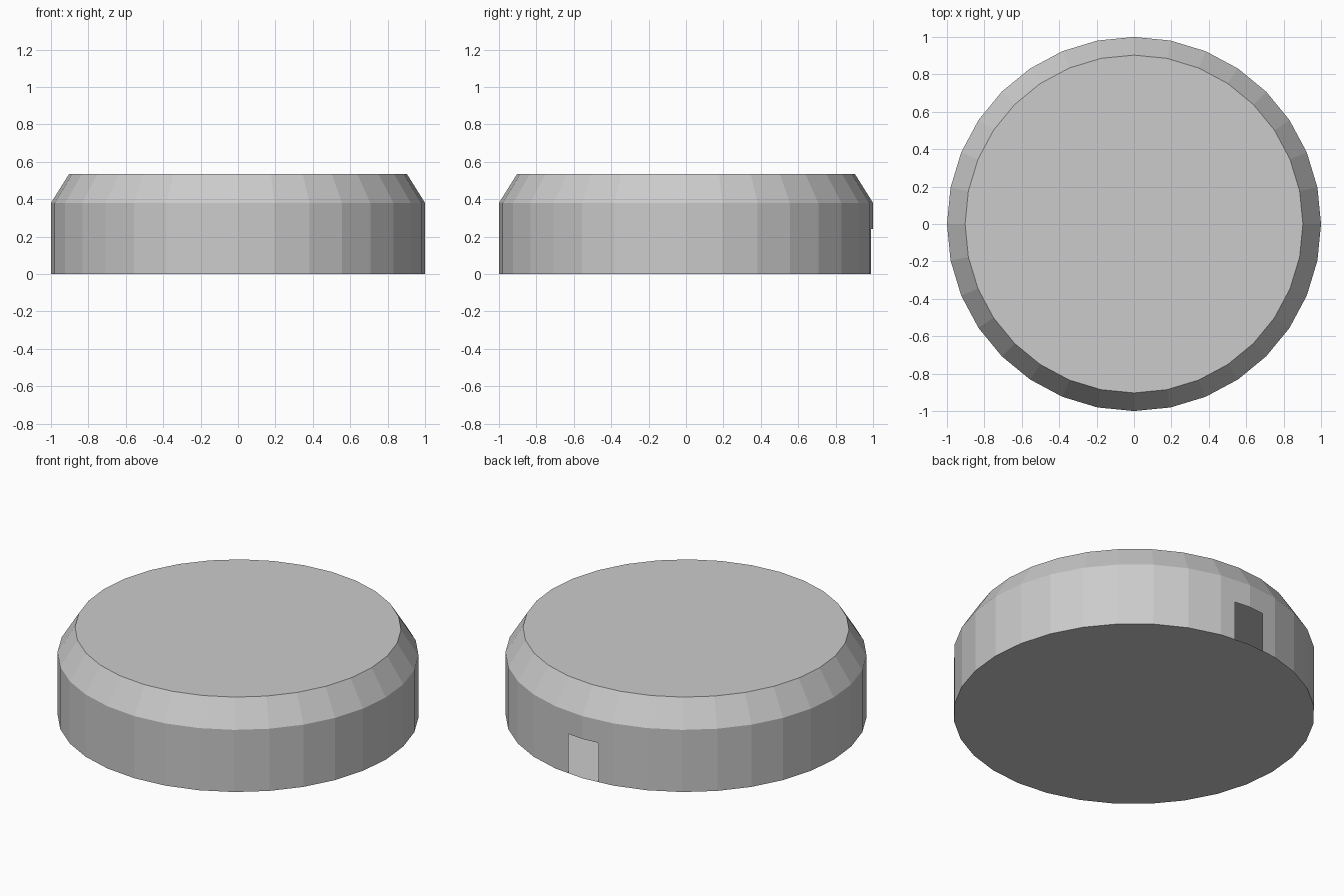
import bpy, bmesh
from math import sin, cos, tau

if "Cube" in bpy.data.objects:
    bpy.data.objects.remove(bpy.data.objects["Cube"])

SIDES = 32
PROFILE = [(1.0, 0.0), (1.0, 0.38), (0.903, 0.535)]   # radius, height
DOOR_HALF, DOOR_TOP = 0.1, 0.24

bm = bmesh.new()

# Hollow thin-walled drum with a bevelled upper rim
rings = [[bm.verts.new((r * cos(tau * i / SIDES), r * sin(tau * i / SIDES), z))
          for i in range(SIDES)] for r, z in PROFILE]
for low, high in zip(rings, rings[1:]):
    for i in range(SIDES):
        j = (i + 1) % SIDES
        bm.faces.new((low[i], low[j], high[j], high[i]))
bm.faces.new(rings[-1])
bm.faces.new(rings[0][::-1])


def door_panels():
    """Wall faces in the two back panels around the opening."""
    found = []
    for f in bm.faces:
        c = f.calc_center_median()
        if c.y > 0.97 and abs(c.x) < 0.19 and c.z < 0.38 and abs(f.normal.z) < 0.1:
            found.append(f)
    return found


# Small doorway cut through the back wall
bm.normal_update()
for co, no in (((-DOOR_HALF, 0, 0), (1, 0, 0)),
               ((DOOR_HALF, 0, 0), (1, 0, 0)),
               ((0, 0, DOOR_TOP), (0, 0, 1))):
    faces = door_panels()
    geom = list({e for f in faces for e in f.edges} | {v for f in faces for v in f.verts}) + faces
    bmesh.ops.bisect_plane(bm, geom=geom, plane_co=co, plane_no=no)
    bm.normal_update()
opening = [f for f in door_panels()
           if abs(f.calc_center_median().x) < DOOR_HALF and f.calc_center_median().z < DOOR_TOP]
bmesh.ops.delete(bm, geom=opening, context='FACES')

mesh = bpy.data.meshes.new("drum_shell")
bm.to_mesh(mesh)
bm.free()
bpy.context.collection.objects.link(bpy.data.objects.new("drum_shell", mesh))
